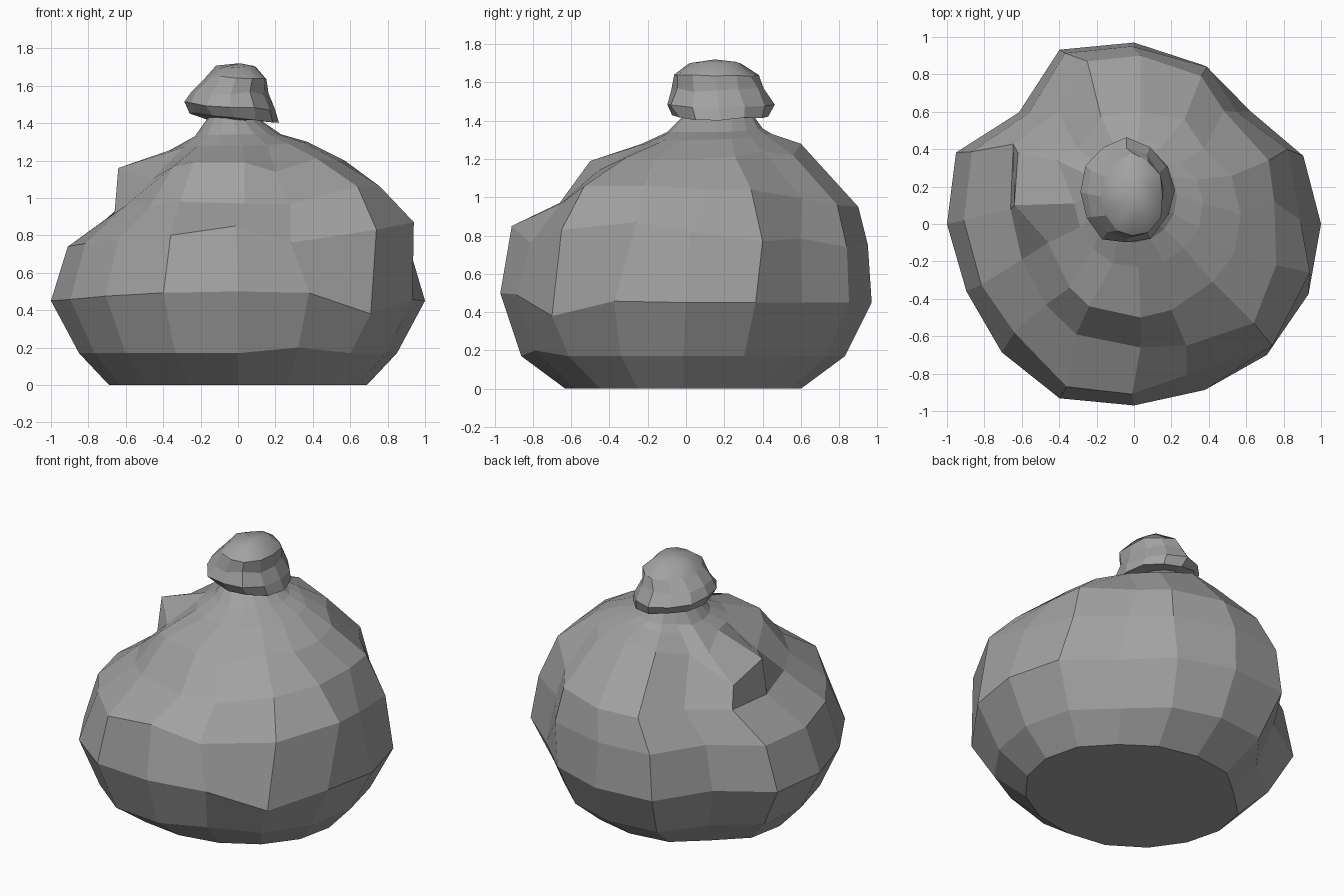
import bpy, bmesh, math, random
from mathutils import Vector

cube = bpy.data.objects.get("Cube")
if cube:
    bpy.data.objects.remove(cube)
random.seed(4)

cloth = bpy.data.materials.new("grey cloth")
cloth.use_nodes = True
grey = (0.36, 0.36, 0.36, 1)
cloth.diffuse_color = grey
cloth.node_tree.nodes["Principled BSDF"].inputs["Base Color"].default_value = grey


def loft(name, rings, base=False, tip_point=None):
    """Skin a stack of equal rings, with an optional flat base and a tip."""
    bm = bmesh.new()
    loops = [[bm.verts.new(p) for p in ring] for ring in rings]
    count = len(loops[0])
    for low, high in zip(loops, loops[1:]):
        for i in range(count):
            j = (i + 1) % count
            bm.faces.new((low[i], low[j], high[j], high[i]))
    if base:
        bm.faces.new(loops[0][::-1])
    if tip_point:
        tip = bm.verts.new(tip_point)
        for i in range(count):
            bm.faces.new((loops[-1][i], loops[-1][(i + 1) % count], tip))
    mesh = bpy.data.meshes.new(name)
    bm.to_mesh(mesh)
    bm.free()
    mesh.materials.append(cloth)
    obj = bpy.data.objects.new(name, mesh)
    bpy.context.collection.objects.link(obj)
    return obj


# Sack silhouettes (distance, height) towards +x, +y, -x and -y
east = [(.69, 0), (.85, .17), (1, .45), (.89, .82), (.75, 1.04), (.57, 1.2), (.37, 1.3), (.23, 1.34), (.1, 1.43)]
north = [(.6, 0), (.83, .17), (.97, .45), (.95, .75), (.9, .95), (.6, 1.28), (.45, 1.33), (.4, 1.36), (.35, 1.43)]
west = [(.69, 0), (.85, .17), (1, .45), (.91, .74), (.68, .94), (.5, 1.15), (.32, 1.27), (.23, 1.33), (.16, 1.43)]
south = [(.63, 0), (.86, .17), (.97, .5), (.91, .85), (.66, .97), (.5, 1.19), (.23, 1.28), (.1, 1.34), (.01, 1.43)]

# Uneven bulges and creases for each of the sixteen columns
bulge = [1, .98, .88, .95, 1, 1.04, .87, 1.03, 1, .97, 1, 1.04, 1, .99, 1, 1.01]
SIDES = len(bulge)

body_rings = []
for k in range(len(east)):
    centre = Vector(((east[k][0] - west[k][0]) / 2, (north[k][0] - south[k][0]) / 2))
    half_x = (east[k][0] + west[k][0]) / 2
    half_y = (north[k][0] + south[k][0]) / 2
    ring = []
    for i, scale in enumerate(bulge):
        angle = math.tau * i / SIDES
        c, s = math.cos(angle), math.sin(angle)
        side = east if c > 0 else west
        end = north if s > 0 else south
        z = side[k][1] * c * c + end[k][1] * s * s
        # Creases are deepest at the belly and fade out at the neck and base
        amount = (.4, .8, 1, 1, 1, .8, .6, .4, 0)[k]
        f = 1 + (scale - 1) * amount
        ring.append(Vector((centre.x + half_x * c * f, centre.y + half_y * s * f, z)))
    body_rings.append(ring)


def fold(column, first_ring, *points):
    """Pull one column of the cloth through the given points."""
    for k, point in enumerate(points, first_ring):
        body_rings[k][column] = Vector(point)


# Lip of cloth on the -x shoulder, with a dip beside it
fold(7, 5, (-.62, .38, 1.08), (-.41, .34, 1.23))
fold(8, 4, (-.66, .08, .92), (-.64, .1, 1.16))
fold(9, 4, (-.6, -.19, .96), (-.46, -.1, 1.1))
fold(10, 3, (-.64, -.58, .78))
fold(11, 3, (-.36, -.87, .8), (-.31, -.59, .98), (-.24, -.44, 1.19))
# Dent and full corner at the front towards +x
fold(13, 3, (.28, -.81, .76), (.28, -.65, .97), (.2, -.46, 1.14))
fold(14, 2, (.71, -.7, .38), (.74, -.65, .83), (.64, -.53, 1.06), (.42, -.31, 1.21))
fold(15, 3, (.94, -.26, .87), (.76, -.22, 1.06))
# Full corners at the back towards +x
fold(1, 3, (.82, .4, .77), (.72, .34, 1.04))
fold(3, 3, (.39, .84, .74), (.36, .79, .96), (.27, .56, 1.22))
body_rings[1][13].z += .03
loft("sack_body", body_rings, base=True)

# Bunched knot of cloth: half widths, centre and height of each ring
KNOT_SIDES = 12
knot_profile = [
    (.12, .16, -.03, .18, 1.42), (.23, .25, -.02, .18, 1.43),
    (.25, .28, -.04, .17, 1.49), (.21, .24, -.04, .16, 1.56),
    (.17, .22, -.01, .15, 1.64), (.11, .13, -.01, .15, 1.7),
]
knot_rings = []
for k, (rx, ry, cx, cy, z) in enumerate(knot_profile):
    ring = []
    for i in range(KNOT_SIDES):
        angle = math.tau * i / KNOT_SIDES
        f = 1 + random.uniform(-.05, .05)
        tilt = -.02 * math.cos(angle) if k in (1, 2) else 0
        ring.append((cx + rx * f * math.cos(angle), cy + ry * f * math.sin(angle),
                     z + tilt + random.uniform(-.01, .01)))
    knot_rings.append(ring)
knot = loft("sack_knot", knot_rings, tip_point=(.01, .15, 1.72))

# Soften only the gentle crown of the knot
for poly in knot.data.polygons:
    poly.use_smooth = poly.center.z > 1.65
